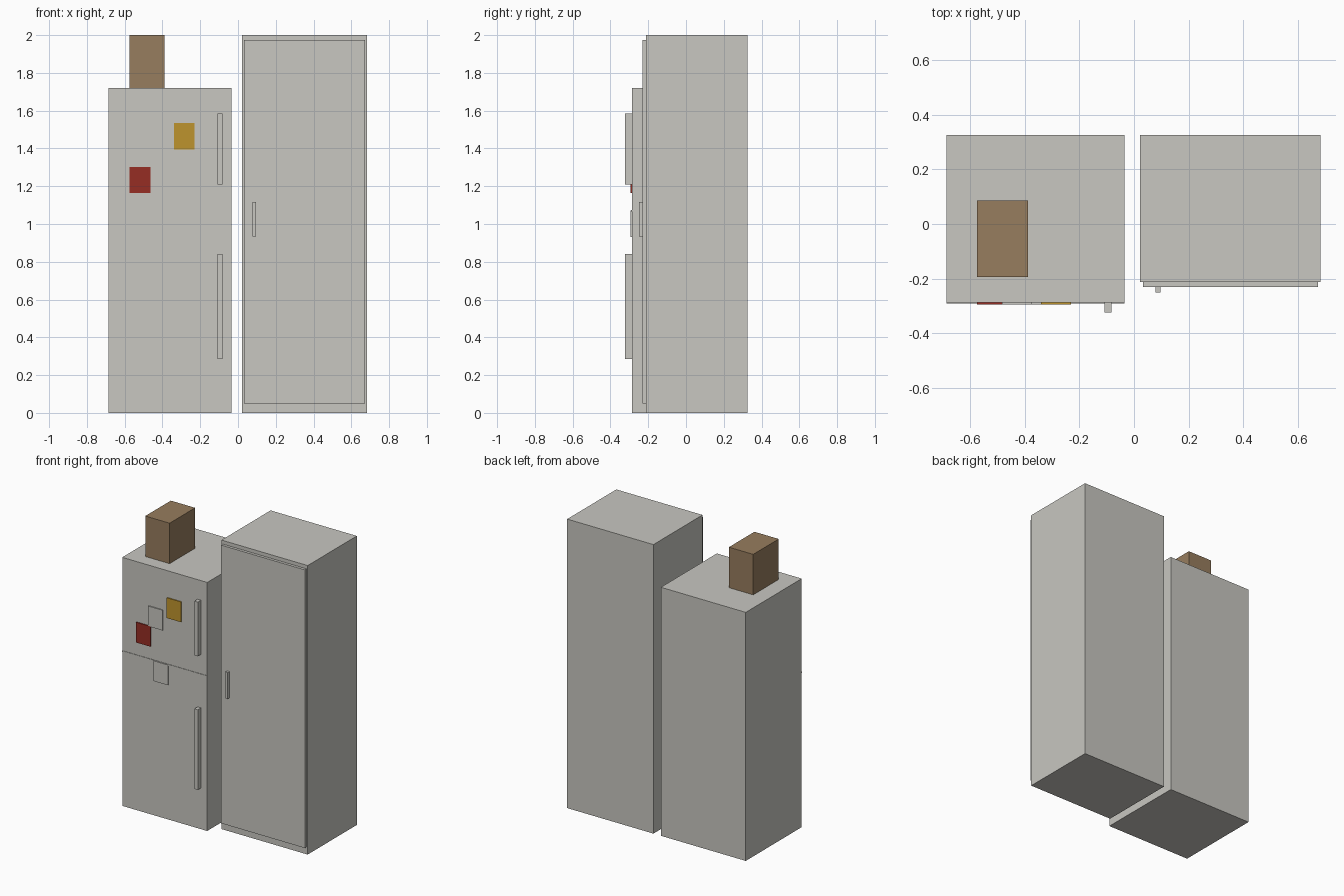
import bpy
import bmesh
from mathutils import Vector

cube = bpy.data.objects.get("Cube")
if cube:
    bpy.data.objects.remove(cube, do_unlink=True)


def make_material(name, rgb):
    mat = bpy.data.materials.new(name)
    mat.use_nodes = True
    mat.diffuse_color = (*rgb, 1)
    mat.node_tree.nodes["Principled BSDF"].inputs["Base Color"].default_value = (*rgb, 1)
    return mat


grey = make_material("warm light grey", (0.578, 0.571, 0.533))
brown = make_material("cardboard brown", (0.31, 0.205, 0.112))
red = make_material("red paper", (0.305, 0.026, 0.017))
yellow = make_material("yellow paper", (0.515, 0.296, 0.026))


def box(name, mat, x, y, z):
    """Flat-faced box spanning the given (min, max) pairs."""
    bm = bmesh.new()
    bmesh.ops.create_cube(bm, size=1)
    size = Vector((x[1] - x[0], y[1] - y[0], z[1] - z[0]))
    bmesh.ops.scale(bm, vec=size, verts=bm.verts)
    mesh = bpy.data.meshes.new(name)
    bm.to_mesh(mesh)
    bm.free()
    mesh.materials.append(mat)
    obj = bpy.data.objects.new(name, mesh)
    obj.location = (sum(x) / 2, sum(y) / 2, sum(z) / 2)
    bpy.context.collection.objects.link(obj)
    return obj


BACK = 0.325
FRONT = -0.287        # front plane of the short fridge
FRIDGE_X = (-0.685, -0.035)
FRIDGE_TOP = 1.72

# Short fridge with a seam strip between its two doors
box("fridge_body", grey, FRIDGE_X, (FRONT, BACK), (0, FRIDGE_TOP))
box("door_seam", grey, FRIDGE_X, (FRONT - 0.003, FRONT), (1.065, 1.075))

# Long door handles
for name, z in (("upper_handle", (1.21, 1.585)), ("lower_handle", (0.285, 0.84))):
    box(name, grey, (-0.108, -0.082), (-0.323, FRONT), z)

# Notes stuck to the doors, all the same size
for name, mat, left, bottom in (
    ("red_note", red, -0.574, 1.163),
    ("yellow_note", yellow, -0.34, 1.395),
    ("upper_grey_note", grey, -0.482, 1.3),
    ("lower_grey_note", grey, -0.442, 0.932),
):
    box(name, mat, (left, left + 0.11), (FRONT - 0.007, FRONT), (bottom, bottom + 0.14))

# Carton standing on the fridge
box("carton", brown, (-0.574, -0.388), (-0.194, 0.085), (FRIDGE_TOP, 2))

# Tall freezer with one raised door and a small handle
box("freezer_body", grey, (0.022, 0.682), (-0.212, BACK), (0, 2))
box("freezer_door", grey, (0.032, 0.673), (-0.231, -0.212), (0.05, 1.975))
box("freezer_handle", grey, (0.078, 0.096), (-0.25, -0.231), (0.935, 1.117))
